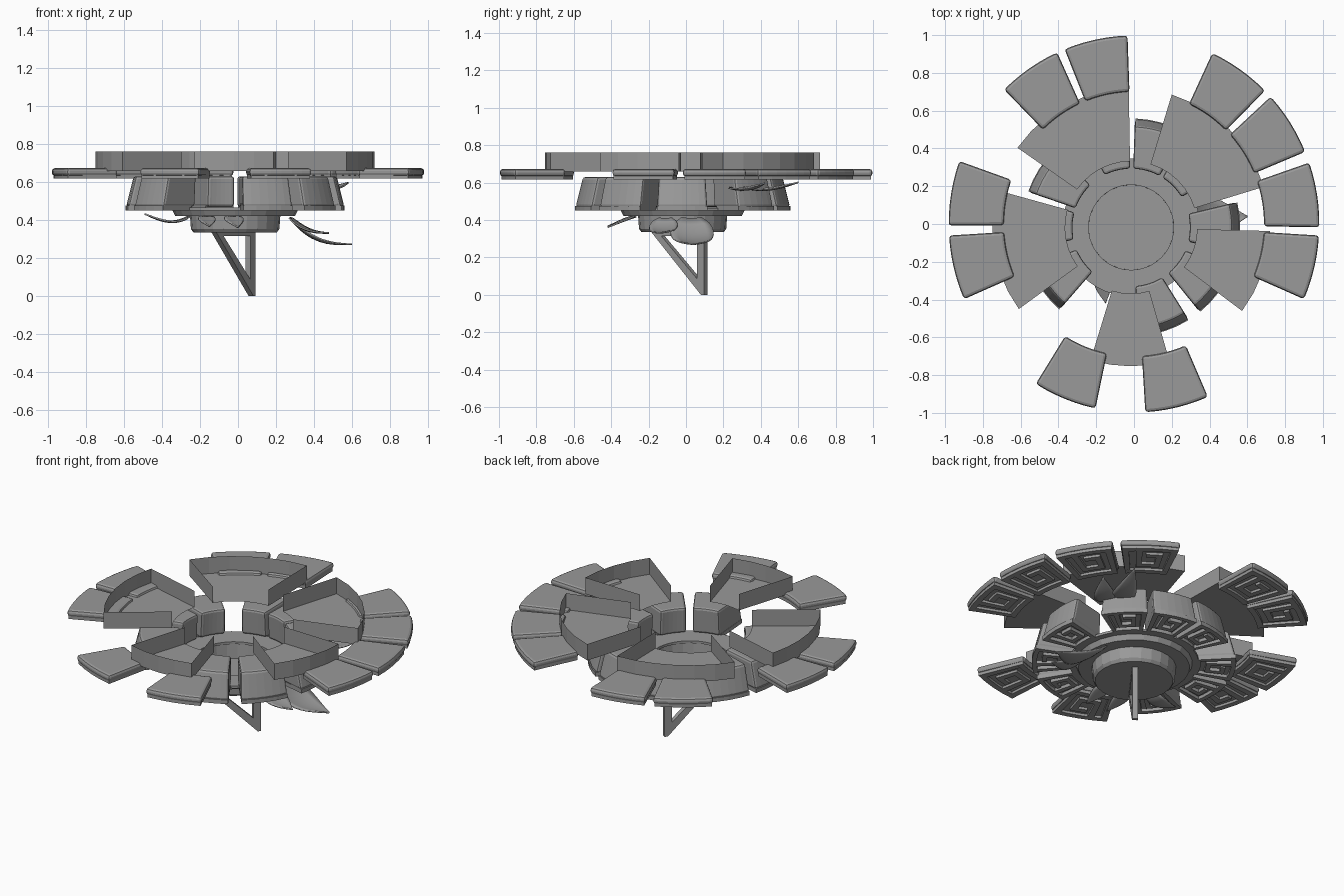
import bpy, bmesh, math
from mathutils import Vector

if "Cube" in bpy.data.objects:
    bpy.data.objects.remove(bpy.data.objects["Cube"])

C = (-0.015, -0.018)          # centre of the inner rings
OUT = (92, 114.5, 160.5, 183.5, 238, 273.5, 336.5, 359, 382.5, 405)   # outer tile starts
TRAYS = ((91, 145), (164.5, 216), (253, 286), (323, 358.5), (17, 73))
BLOCKS = ((-14, 13.5), (31, 58), (61, 88), (91, 117), (134, 161), (165, 192),
          (202, 229), (274, 302), (309, 337))
# greek key border and hook in tile coordinates (u0, u1, v0, v1)
KEY = ((0, 1, 0, .12), (0, 1, .88, 1), (0, .12, .12, .88), (.88, 1, .12, .88),
       (.25, .76, .25, .37), (.64, .76, .37, .75), (.44, .64, .63, .75),
       (.25, .37, .37, .88))

# dark grey stone
STONE = bpy.data.materials.new("dark_stone")
STONE.diffuse_color = (.32, .32, .32, 1)
STONE.use_nodes = True
STONE.node_tree.nodes["Principled BSDF"].inputs["Base Color"].default_value = STONE.diffuse_color


def finish(bm, name, bevel=0, smooth=False):
    bmesh.ops.recalc_face_normals(bm, faces=bm.faces)
    me = bpy.data.meshes.new(name)
    bm.to_mesh(me)
    bm.free()
    me.materials.append(STONE)
    ob = bpy.data.objects.new(name, me)
    bpy.context.collection.objects.link(ob)
    if bevel:
        m = ob.modifiers.new("bevel", 'BEVEL')
        m.width, m.segments, m.limit_method = bevel, 2, 'ANGLE'
        m.angle_limit = math.radians(40)
    if smooth:
        bpy.context.view_layer.objects.active = ob
        ob.select_set(True)
        bpy.ops.object.shade_smooth_by_angle(angle=math.radians(40))
        ob.select_set(False)
    return ob


def polar(r, deg, z, c):
    a = math.radians(deg)
    return (c[0] + r * math.cos(a), c[1] + r * math.sin(a), z)


def block(bm, a0, a1, low, high, c=(0, 0), n=6):
    """Annular sector; low and high are (inner r, outer r, z)."""
    rings = []
    for i in range(n + 1):
        a = a0 + (a1 - a0) * i / n
        rings.append([bm.verts.new(polar(r, a, z, c)) for r, z in
                      ((low[0], low[2]), (low[1], low[2]), (high[1], high[2]), (high[0], high[2]))])
    for p, q in zip(rings, rings[1:]):
        for k in range(4):
            bm.faces.new((p[k], p[(k + 1) % 4], q[(k + 1) % 4], q[k]))
    bm.faces.new(rings[0])
    bm.faces.new(rings[-1][::-1])


def key_relief(bm, a0, a1, r0, r1, z0, z1, c=(0, 0)):
    for u0, u1, v0, v1 in KEY:
        lo, hi = r0 + (r1 - r0) * v0, r0 + (r1 - r0) * v1
        block(bm, a0 + (a1 - a0) * u0, a0 + (a1 - a0) * u1, (lo, hi, z0), (lo, hi, z1), c,
              4 if u1 - u0 > .3 else 1)


def lathe(name, profile, n, smooth=False):
    bm = bmesh.new()
    vs = [bm.verts.new((C[0] + r, C[1], z)) for r, z in profile]
    es = [bm.edges.new(e) for e in zip(vs, vs[1:])]
    bmesh.ops.spin(bm, geom=vs + es, cent=(C[0], C[1], 0), axis=(0, 0, 1),
                   angle=math.tau, steps=n, use_duplicate=False)
    bmesh.ops.remove_doubles(bm, verts=bm.verts, dist=1e-4)
    return finish(bm, name, smooth=smooth)


# outer tiles with key relief underneath
tiles, relief = bmesh.new(), bmesh.new()
for s in OUT:
    block(tiles, s, s + 20, (.698, .995, .632), (.698, .995, .673))
    key_relief(relief, s + .5, s + 19.5, .706, .987, .617, .64)
for ob in (finish(tiles, "outer_tiles", .016), finish(relief, "outer_key_relief")):
    ob.scale = (.986, 1.003, 1)

# open trays: thin floor with side and rim walls
for i, (a0, a1) in enumerate(TRAYS):
    bm = bmesh.new()
    n = max(4, round((a1 - a0) / 9))
    cols = []
    for k in range(n + 1):
        a = a0 + (a1 - a0) * k / n
        cols.append([bm.verts.new(polar(r, a, z, C)) for r, z in
                     ((.35, .658), (.735, .658), (.735, .76))])
    for p, q in zip(cols, cols[1:]):
        bm.faces.new((p[0], p[1], q[1], q[0]))
        bm.faces.new((p[1], p[2], q[2], q[1]))
    for col, a in ((cols[0], a0), (cols[-1], a1)):
        t = bm.verts.new(polar(.35, a, .76, C))
        bm.faces.new((col[0], col[1], col[2], t))
    finish(bm, f"tray_{i + 1}")

# inner flared blocks with key relief underneath
blocks, relief = bmesh.new(), bmesh.new()
for a0, a1 in BLOCKS:
    block(blocks, a0, a1, (.32, .575, .47), (.31, .535, .63), C)
    key_relief(relief, a0 + .3, a1 - .3, .35, .577, .45, .475, C)
finish(blocks, "inner_blocks", .014)
finish(relief, "inner_key_relief")

# central dish and hub
lathe("backing_ring", [(.225, .45), (.365, .45), (.365, .465), (.225, .465), (.225, .45)], 48)
lathe("hub_dish", [(0, .36), (.226, .36), (.235, .46), (.30, .46), (.33, .45), (.315, .42),
                   (.238, .42), (.233, .352), (.22, .335), (0, .335)], 24)

# hanging triangular bracket
A, B = Vector((-.13, -.18, 0)), Vector((.08, .105, 0))
d = (B - A).normalized()
side = Vector((-d.y, d.x, 0)) * .016
L = (B - A).length
outer = [(0, .34), (L, .34), (L, 0), (L - .02, 0)]
inner = [(.07, .315), (L - .045, .315), (L - .045, .09), (L - .045, .085)]
bm = bmesh.new()
loops = [[bm.verts.new(A + d * u + Vector((0, 0, z)) + side * s) for u, z in pts]
         for s in (-1, 1) for pts in (outer, inner)]
o0, i0, o1, i1 = loops
for k in range(4):
    j = (k + 1) % 4
    bm.faces.new((o0[k], o0[j], i0[j], i0[k]))
    bm.faces.new((o1[k], o1[j], i1[j], i1[k]))
    bm.faces.new((o0[k], o0[j], o1[j], o1[k]))
    bm.faces.new((i0[k], i0[j], i1[j], i1[k]))
finish(bm, "triangle_bracket")


# curved leaves
def leaf(name, base, tip, width, sag):
    base, tip = Vector(base), Vector(tip)
    run = tip - base
    across = Vector((-run.y, run.x, 0)).normalized()
    bm = bmesh.new()
    rows = []
    n = 12
    for i in range(n + 1):
        t = i / n
        w = width * .5 * max(.02, math.sin(math.pi * (.15 + .85 * t ** .7)))
        p = base + run * t - Vector((0, 0, sag * math.sin(math.pi * t ** .8)))
        rows.append([bm.verts.new(p + across * w * k / 3 + Vector((0, 0, .12 * w * (k / 3) ** 2)))
                     for k in range(-3, 4)])
    for p, q in zip(rows, rows[1:]):
        for k in range(6):
            bm.faces.new((p[k], p[k + 1], q[k + 1], q[k]))
    ob = finish(bm, name, smooth=True)
    ob.modifiers.new("thickness", 'SOLIDIFY').thickness = .008


leaf("leaf_right_large", (.28, .03, .41), (.60, .04, .275), .23, .055)
leaf("leaf_right_small", (.28, -.11, .41), (.48, -.15, .335), .15, .03)
leaf("leaf_back_large", (.36, .30, .585), (.50, .60, .605), .13, .03)
leaf("leaf_back_small", (.42, .25, .575), (.58, .42, .60), .12, .02)
leaf("leaf_left", (-.26, -.17, .42), (-.49, -.22, .435), .10, .035)
leaf("leaf_front_left", (-.17, -.27, .42), (-.15, -.42, .37), .09, 0)
leaf("leaf_front", (-.03, -.28, .42), (0, -.42, .365), .10, 0)
